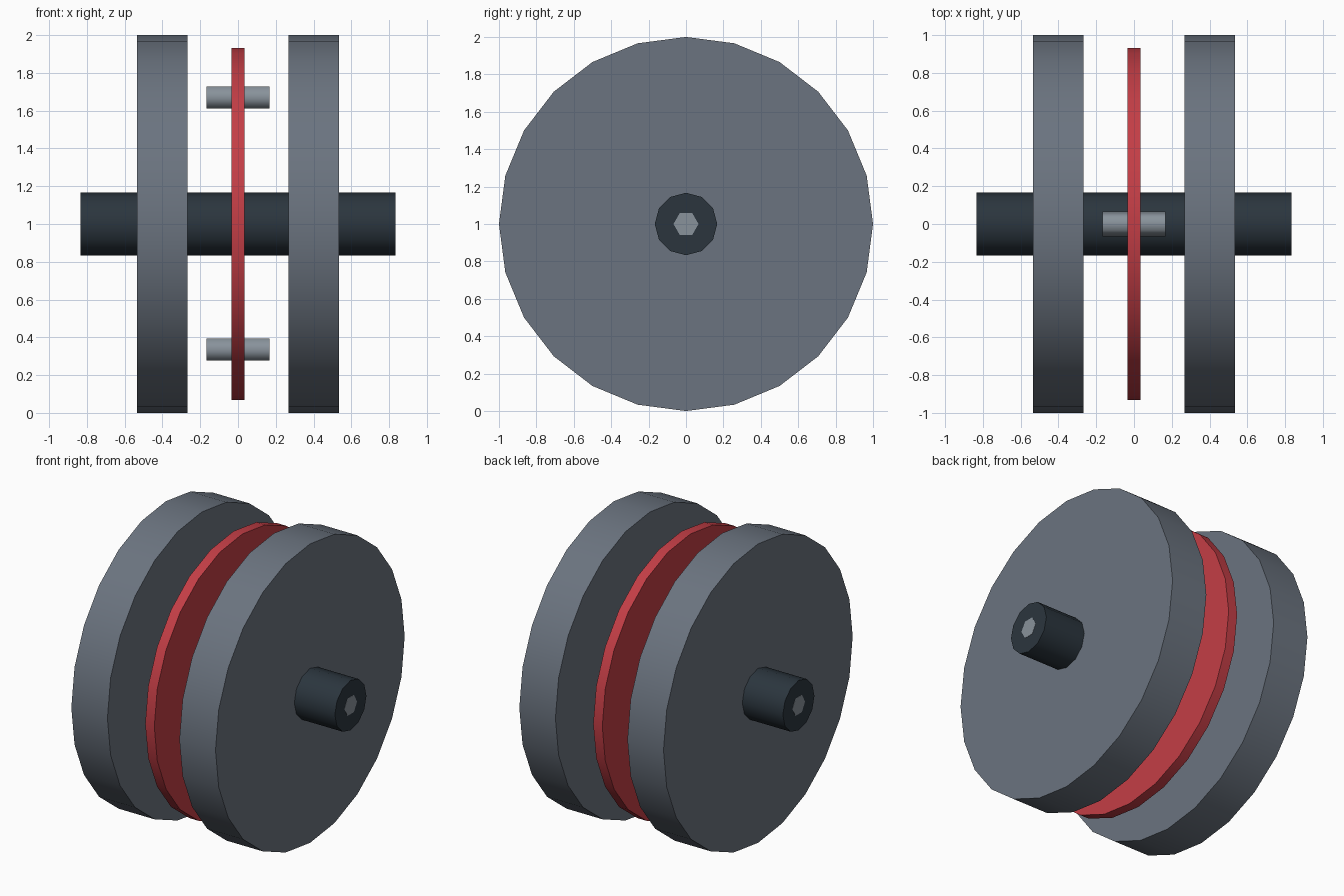
import bpy
from math import pi, radians

if "Cube" in bpy.data.objects:
    bpy.data.objects.remove(bpy.data.objects["Cube"])


def material(name, rgb):
    m = bpy.data.materials.new(name)
    m.diffuse_color = (*rgb, 1)
    m.use_nodes = True
    m.node_tree.nodes["Principled BSDF"].inputs["Base Color"].default_value = m.diffuse_color
    return m


SLATE = material("slate", (0.147, 0.174, 0.214))
DARK = material("dark_steel", (0.024, 0.036, 0.048))
RED = material("red", (0.55, 0.048, 0.061))
LIGHT = material("light_steel", (0.25, 0.29, 0.33))


def drum(name, sides, radius, width, mat, x=0, z=1):
    """Cylinder lying along x, smooth round the rim, sharp at the ends."""
    bpy.ops.mesh.primitive_cylinder_add(
        vertices=sides, radius=radius, depth=width,
        location=(x, 0, z), rotation=(0, pi / 2, 0))
    ob = bpy.context.object
    ob.name = name
    ob.data.materials.append(mat)
    bpy.ops.object.transform_apply(location=False, rotation=True, scale=False)
    bpy.ops.object.shade_smooth_by_angle(angle=radians(65))
    return ob


# Two wheels
for side, x in (("left", -0.4), ("right", 0.4)):
    drum(side + "_wheel", 24, 1.0, 0.267, SLATE, x=x)

# Axle with a hexagonal core showing at both ends
drum("axle", 12, 0.167, 1.667, DARK)
drum("axle_core", 6, 0.067, 1.669, LIGHT)

# Thin red disc between the wheels
drum("centre_disc", 24, 0.933, 0.067, RED)

# Pins through the disc, above and below the axle
for place, z in (("upper", 1.67), ("lower", 0.335)):
    drum(place + "_pin", 6, 0.067, 0.333, LIGHT, z=z)
